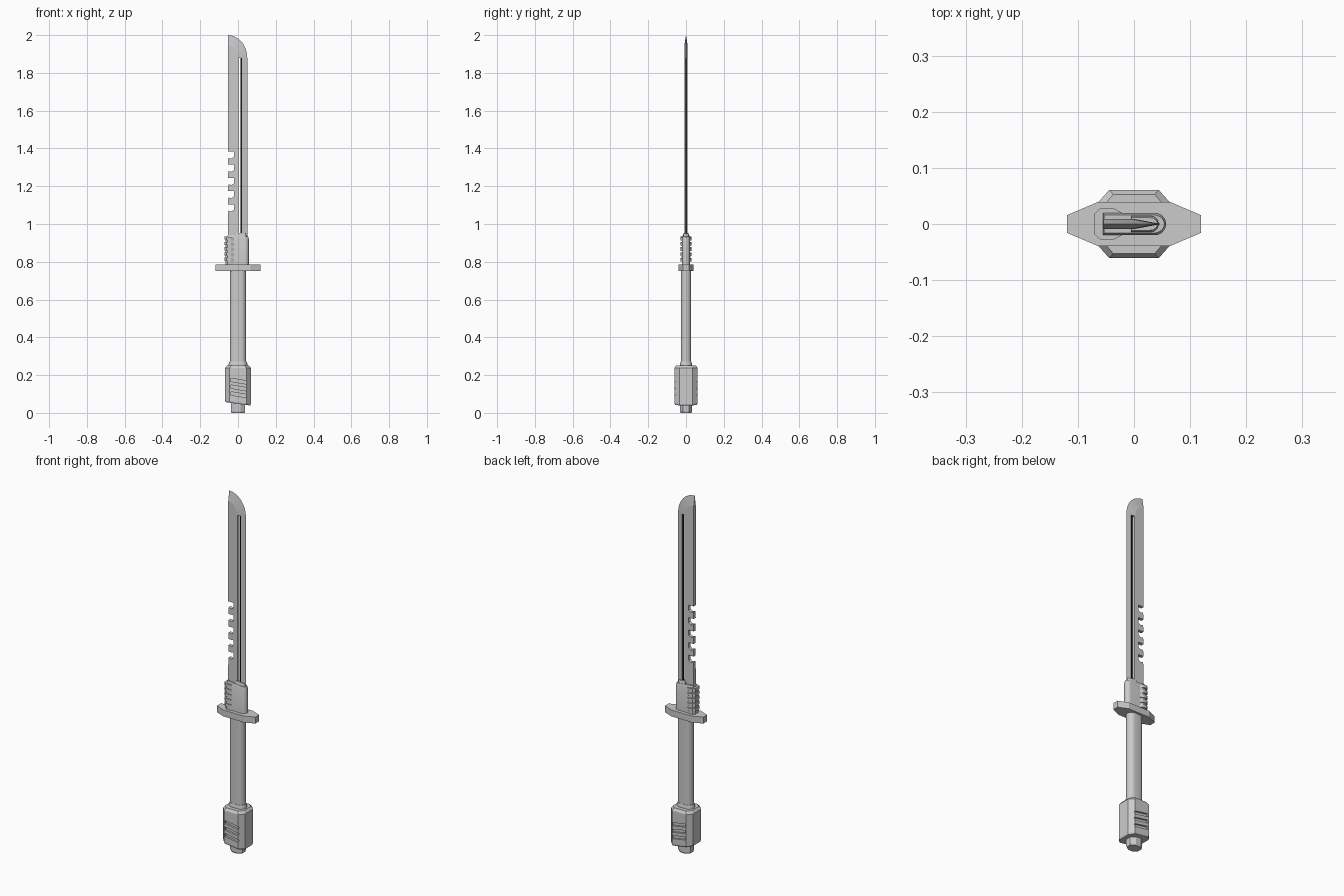
import bpy, bmesh
from math import sin, cos, pi, radians
from mathutils import Matrix

if "Cube" in bpy.data.objects:
    bpy.data.objects.remove(bpy.data.objects["Cube"])


def make(name, verts, faces, smooth=False):
    me = bpy.data.meshes.new(name)
    me.from_pydata(verts, [], faces)
    bm = bmesh.new()
    bm.from_mesh(me)
    bmesh.ops.recalc_face_normals(bm, faces=bm.faces)
    bm.to_mesh(me)
    bm.free()
    ob = bpy.data.objects.new(name, me)
    bpy.context.collection.objects.link(ob)
    if smooth:
        bpy.ops.object.select_all(action='DESELECT')
        ob.select_set(True)
        bpy.context.view_layer.objects.active = ob
        bpy.ops.object.shade_smooth_by_angle(angle=radians(35))
    return ob


def loft(name, outline, levels, smooth=False):
    """Stack an xy outline at levels (z, scale x, scale y, slope along x)."""
    n, verts, faces = len(outline), [], []
    for z, sx, sy, slope in levels:
        verts += [(x * sx, y * sy, z + slope * x) for x, y in outline]
    for r in range(len(levels) - 1):
        for i in range(n):
            j = (i + 1) % n
            faces.append((r * n + i, r * n + j, (r + 1) * n + j, (r + 1) * n + i))
    top = (len(levels) - 1) * n
    faces += [tuple(reversed(range(n))), tuple(range(top, top + n))]
    return make(name, verts, faces, smooth)


def cutter_boxes(name, boxes):
    """Boxes given as (centre, size, tilt about y)."""
    bm = bmesh.new()
    for c, s, tilt in boxes:
        m = Matrix.Translation(c) @ Matrix.Rotation(tilt, 4, 'Y') @ Matrix.Diagonal((*s, 1))
        bmesh.ops.create_cube(bm, size=1, matrix=m)
    me = bpy.data.meshes.new(name)
    bm.to_mesh(me)
    bm.free()
    ob = bpy.data.objects.new(name, me)
    bpy.context.collection.objects.link(ob)
    ob.hide_render = True
    ob.hide_viewport = True
    return ob


def cut(ob, cutter):
    mod = ob.modifiers.new("cut", 'BOOLEAN')
    mod.operation = 'DIFFERENCE'
    mod.solver = 'EXACT'
    mod.object = cutter


def mirror4(pts):
    """Outline mirrored in x and y from points in the +x +y quarter."""
    a = pts + [(-x, y) for x, y in reversed(pts)]
    return a + [(-x, -y) for x, y in a]


def stadium(half, r, n=10):
    right = [(half + r * cos(t), r * sin(t)) for t in [-pi / 2 + pi * i / n for i in range(n + 1)]]
    return right + [(-x, -y) for x, y in right]


# blade: flat body with a saw-toothed spine, tapering to a sharp front edge
T, BASE, SP = 0.009, 0.86, -0.054
flat, edge = [(0.0, BASE)], [(0.049, BASE)]
for i in range(9):
    a = pi / 2 * i / 8
    flat.append((SP + 0.054 * cos(a), 1.88 + 0.065 * sin(a)))
    edge.append((SP + 0.103 * cos(a), 1.88 + 0.12 * sin(a)))
k = len(flat)
for i in range(5):
    zc = 1.365 - 0.07 * i
    flat += [(SP, zc + .019), (-.022, zc + .019), (-.022, zc - .010), (-.035, zc - .019), (SP + .003, zc - .014)]
flat += [(SP, 1.03), (SP, BASE)]
n = len(flat)
verts = [(x, -T, z) for x, z in flat] + [(x, T, z) for x, z in flat] + [(x, 0, z) for x, z in edge]
faces = [tuple(range(n)), tuple(reversed(range(n, 2 * n)))]
for i in range(k - 1):
    e = 2 * n + i
    faces += [(i, e, e + 1, i + 1), (n + i, n + i + 1, e + 1, e)]
for i in range(k - 1, n):
    j = (i + 1) % n
    faces.append((i, j, n + j, n + i))
faces += [(0, n, 2 * n), (k - 1, n + k - 1, 2 * n + k - 1)]
blade = make("blade", verts, faces)
cut(blade, cutter_boxes("blade_slot_cutter", [((0.0125, 0, 1.4125), (0.019, 0.1, 0.935), 0)]))

# dark strip running inside the slot
strip = loft("slot_strip", [(0.014, -.004), (0.020, -.004), (0.020, .004), (0.014, .004)],
             [(0.94, 1, 1, 0), (1.885, 1, 1, 0)])
black = bpy.data.materials.new("black")
black.diffuse_color = (0.01, 0.01, 0.01, 1)
black.use_nodes = True
black.node_tree.nodes["Principled BSDF"].inputs["Base Color"].default_value = black.diffuse_color
strip.data.materials.append(black)

# collar: flat back, rounded front, sloped top with a stepped lip
arc = [(0.037 + 0.02 * cos(t), 0.02 * sin(t)) for t in [-pi / 2 + pi * i / 12 for i in range(13)]]
loft("collar", arc + [(-0.056, 0.02), (-0.056, -0.02)],
     [(0.77, 1, 1, 0), (0.925, 1, 1, -.1), (0.938, .95, .8, -.1)], True)
lip = [(0.03 + 0.014 * cos(t), 0.014 * sin(t)) for t in [-pi / 2 + pi * i / 8 for i in range(9)]]
loft("collar_lip", lip + [(-0.005, 0.014), (-0.005, -0.014)],
     [(0.91, 1, 1, 0), (0.947, 1, 1, -.1), (0.953, .95, .8, -.1)], True)

# thumb ridges on the back of the collar
ridge = [(-.071, -.018), (-.06, -.028), (-.036, -.028), (-.018, -.018),
         (-.018, .018), (-.036, .028), (-.06, .028), (-.071, .018)]
for i in range(5):
    z = 0.798 + 0.028 * i
    loft(f"thumb_ridge_{i + 1}", ridge, [(z, 1, 1, -.1), (z + 0.017, 1, 1, -.1)])
loft("ridge_core", [(x * .93, y * .8) for x, y in ridge], [(0.78, 1, 1, 0), (0.922, 1, 1, -.1)])

# crossguard
loft("guard", mirror4([(0.119, 0.016), (0.065, 0.039)]), [(0.75, 1, 1, 0), (0.786, 1, 1, 0)])

# grip with a ring at each end
loft("grip", stadium(0.016, 0.027), [(0.24, 1, 1, 0), (0.76, 1, 1, 0)], True)
loft("grip_ring", stadium(0.018, 0.031), [(0.24, 1, 1, 0), (0.262, 1, 1, 0), (0.272, .92, .9, 0)], True)

# pommel: eight-sided block with chamfered top, slanted bottom and angled grooves
pommel = loft("pommel", mirror4([(0.068, 0.034), (0.044, 0.061)]),
              [(0.048, .95, .95, -.13), (0.056, 1, 1, -.13), (0.238, 1, 1, 0), (0.252, .84, .86, 0)])
cut(pommel, cutter_boxes("groove_cutter", [((0.004, s * 0.062, z), (0.084, 0.022, 0.017), 0.17)
                                           for z in (0.168, 0.132, 0.096) for s in (-1, 1)]))

# end nub
loft("end_nub", mirror4([(0.038, 0.016), (0.014, 0.032)]),
     [(0.0, .9, .9, 0), (0.008, 1, 1, 0), (0.07, 1, 1, 0)])
